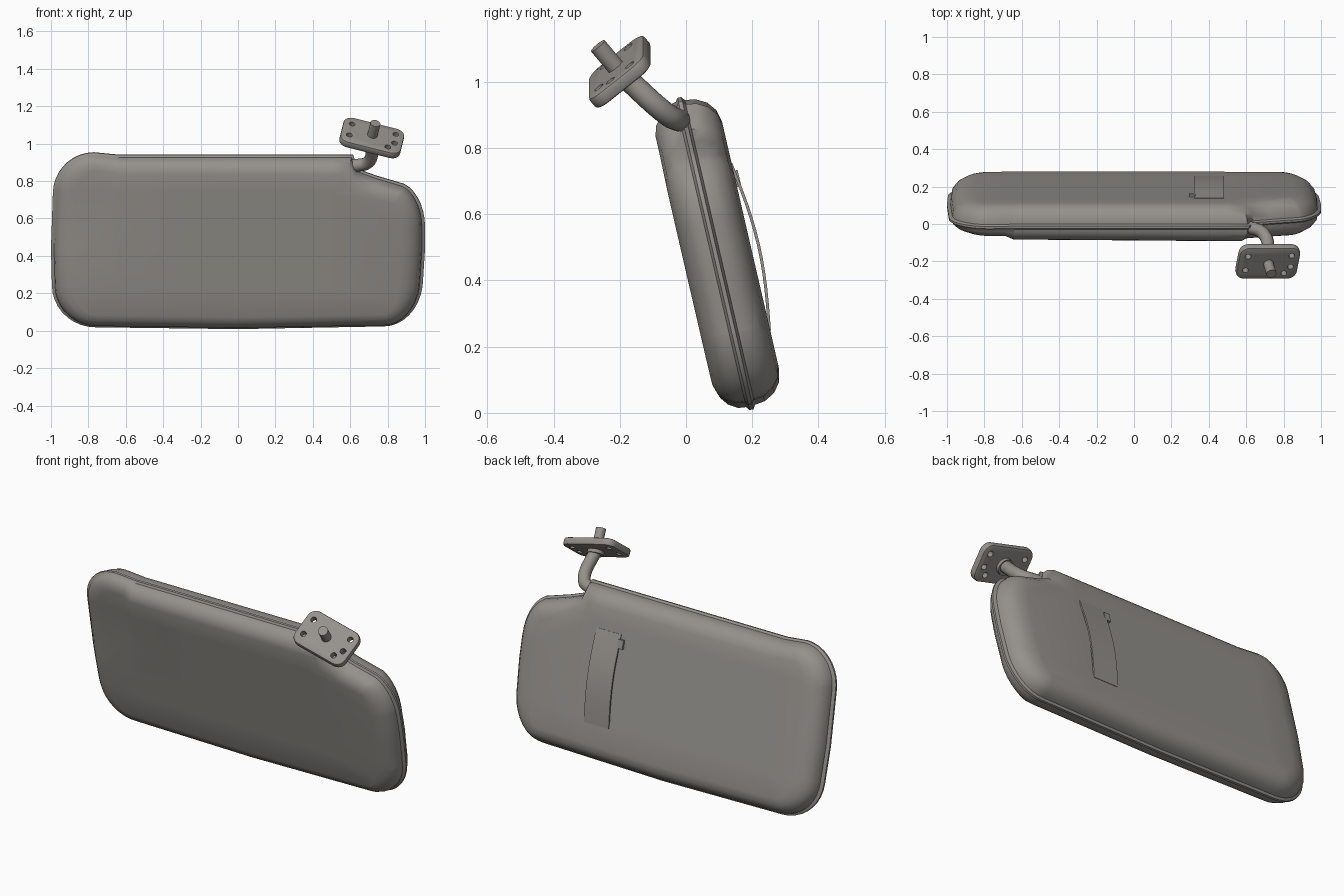
import bpy
import bmesh
from math import radians, cos, sin, pi
from mathutils import Matrix, Vector

cube = bpy.data.objects.get("Cube")
if cube:
    bpy.data.objects.remove(cube, do_unlink=True)

COLOR = (0.30, 0.285, 0.262, 1)
grey = bpy.data.materials.new("warm grey")
grey.use_nodes = True
grey.diffuse_color = COLOR
bsdf = grey.node_tree.nodes["Principled BSDF"]
bsdf.inputs["Base Color"].default_value = COLOR
bsdf.inputs["Roughness"].default_value = 0.7

# Leaning frame of the panel: x across, y through the thickness, z up the panel
LEAN = Matrix.Translation((0, 0.2, 0)) @ Matrix.Rotation(radians(13), 4, 'X')


def select(ob):
    bpy.ops.object.select_all(action='DESELECT')
    ob.select_set(True)
    bpy.context.view_layer.objects.active = ob


def finish(ob, angle=40):
    select(ob)
    bpy.ops.object.shade_smooth_by_angle(angle=radians(angle))


def make(name, bm, matrix=None):
    bmesh.ops.recalc_face_normals(bm, faces=bm.faces)
    mesh = bpy.data.meshes.new(name)
    bm.to_mesh(mesh)
    bm.free()
    mesh.materials.append(grey)
    ob = bpy.data.objects.new(name, mesh)
    bpy.context.collection.objects.link(ob)
    if matrix:
        ob.matrix_world = matrix
    return ob


def arc(cx, cz, rx, rz, start, n=9):
    return [Vector((cx + rx * cos(radians(start) + pi / 2 * i / n),
                    cz + rz * sin(radians(start) + pi / 2 * i / n))) for i in range(n + 1)]


# Panel outline, counter-clockwise, with the notch for the pivot at top left
outline = (arc(0.78, 0.29, 0.21, 0.265, 270) + [Vector((1, 0.45))]
           + arc(0.83, 0.57, 0.17, 0.25, 0)[:-2]
           + [Vector((0.74, 0.85)), Vector((0.645, 0.885)), Vector((0.615, 0.965)),
              Vector((-0.64, 0.965))]
           + arc(-0.77, 0.75, 0.22, 0.228, 90) + [Vector((-1, 0.45))]
           + arc(-0.76, 0.25, 0.235, 0.23, 180) + [Vector((0, 0.01))])
inward = []
for i, p in enumerate(outline):
    a = (p - outline[i - 1]).normalized()
    b = (outline[(i + 1) % len(outline)] - p).normalized()
    mid = (a + b).normalized()
    inward.append(Vector((-mid.y, mid.x)) / max(0.6, mid.dot(a)))

# Cushion section: (depth, inset), with a raised seam at depth 0
section = [(-0.097, 0.085), (-0.088, 0.055), (-0.068, 0.03), (-0.04, 0.014), (-0.014, 0.011),
           (-0.006, 0.0), (0.006, 0.0), (0.014, 0.012), (0.045, 0.016), (0.078, 0.034),
           (0.1, 0.062), (0.109, 0.1)]
bm = bmesh.new()
rings = []
for depth, inset in section:
    ring = []
    for p, n in zip(outline, inward):
        wide = 1.5 if abs(p.x) > 0.7 else 1
        ring.append(bm.verts.new((p.x + n.x * inset * wide, depth, p.y + n.y * inset)))
    rings.append(ring)
for lower, upper in zip(rings, rings[1:]):
    for i in range(len(outline)):
        j = (i + 1) % len(outline)
        bm.faces.new((lower[i], lower[j], upper[j], upper[i]))
bm.faces.new(rings[0])
bm.faces.new(rings[-1])
cuts = [((x, 0, 0), (1, 0, 0)) for x in (-0.69, -0.64, -0.3, 0.1, 0.5)]
cuts += [((0, 0, z), (0, 0, 1)) for z in (0.25, 0.4, 0.6, 0.78)]
for point, normal in cuts:
    bmesh.ops.bisect_plane(bm, geom=bm.verts[:] + bm.edges[:] + bm.faces[:],
                           plane_co=point, plane_no=normal)
# Front skin: shallow step near the right end, slight taper along the width
for v in bm.verts:
    if v.co.y < -0.02:
        amount = -v.co.y / 0.097
        v.co.y += 0.008 * amount * (0.6 - v.co.x)
        if v.co.x < -0.66:
            v.co.y += 0.022 * amount * min(1, max(0, (v.co.z - 0.35) / 0.3))
finish(make("visor_panel", bm, LEAN), 45)

# Bowed retaining strap on the back
bm = bmesh.new()
rows = []
STEPS = 12
for i in range(STEPS + 1):
    t = i / STEPS
    y = 0.102 + 0.026 * sin(pi * t)
    z = 0.23 + 0.52 * t
    rows.append([bm.verts.new(c) for c in ((0.32, y, z), (0.48, y, z),
                                           (0.48, y + 0.009, z), (0.32, y + 0.009, z))])
for a, b in zip(rows, rows[1:]):
    for k in range(4):
        bm.faces.new((a[k], a[(k + 1) % 4], b[(k + 1) % 4], b[k]))
bm.faces.new(rows[0])
bm.faces.new(rows[-1])
finish(make("back_strap", bm, LEAN))

# Small tab beside the top of the strap
bm = bmesh.new()
bmesh.ops.create_cube(bm, size=1, matrix=LEAN @ Matrix.Translation((0.312, 0.112, 0.7))
                      @ Matrix.Diagonal((0.035, 0.02, 0.05, 1)))
make("strap_tab", bm)

# Frame of the mounting plate: width, height and outward axes
wide = Vector((0.32, 0, -0.08)).normalized()
out = wide.cross(Vector((0.03, 0.175, 0.14))).normalized()
high = out.cross(wide)
PLATE = Matrix.Translation((0.715, -0.2, 1.03)) @ Matrix((wide, high, out)).transposed().to_4x4()


def cylinder(bm, x, y, z, radius, length):
    bmesh.ops.create_cone(bm, cap_ends=True, segments=20, radius1=radius, radius2=radius,
                          depth=length, matrix=Matrix.Translation((x, y, z)))


# Mounting plate with rounded corners and screw holes
bm = bmesh.new()
bmesh.ops.create_cube(bm, size=1, matrix=Matrix.Diagonal((0.335, 0.215, 0.042, 1)))
corners = [e for e in bm.edges if abs(e.verts[0].co.z - e.verts[1].co.z) > 0.01]
bmesh.ops.bevel(bm, geom=corners, offset=0.05, segments=6, profile=0.5, affect='EDGES')
rims = [e for e in bm.edges if abs(e.verts[0].co.z - e.verts[1].co.z) < 0.01]
bmesh.ops.bevel(bm, geom=rims, offset=0.01, segments=2, profile=0.5, affect='EDGES')
plate = make("mounting_plate", bm, PLATE)

bm = bmesh.new()
for x, y in ((-0.12, 0.05), (-0.12, -0.045), (0.12, 0.055), (0.125, -0.02), (0.095, -0.065)):
    cylinder(bm, x, y, 0, 0.016, 0.2)
cutter = make("hole_cutter", bm, PLATE)
cutter.hide_render = True
boolean = plate.modifiers.new("holes", 'BOOLEAN')
boolean.object = cutter
boolean.solver = 'EXACT'
select(plate)
bpy.ops.object.modifier_apply(modifier="holes")
bpy.data.objects.remove(cutter, do_unlink=True)
finish(plate, 35)

# Peg on the outside of the plate and collar on the inside
bm = bmesh.new()
cylinder(bm, 0, 0, 0.05, 0.027, 0.11)
finish(make("plate_peg", bm, PLATE))
bm = bmesh.new()
cylinder(bm, 0, 0, -0.025, 0.046, 0.03)
finish(make("plate_collar", bm, PLATE))

# Bent pivot rod from the notch up to the plate
curve = bpy.data.curves.new("pivot_rod", 'CURVE')
curve.dimensions = '3D'
curve.bevel_depth = 0.034
curve.bevel_resolution = 4
curve.use_fill_caps = True
spline = curve.splines.new('BEZIER')
path = [(0.54, -0.02, 0.885), (0.64, -0.025, 0.885), (0.695, -0.055, 0.9), (0.713, -0.19, 1.02)]
spline.bezier_points.add(len(path) - 1)
for point, co in zip(spline.bezier_points, path):
    point.co = co
    point.handle_left_type = point.handle_right_type = 'AUTO'
curve.materials.append(grey)
rod = bpy.data.objects.new("pivot_rod", curve)
bpy.context.collection.objects.link(rod)
select(rod)
bpy.ops.object.convert(target='MESH')
finish(bpy.context.object)
